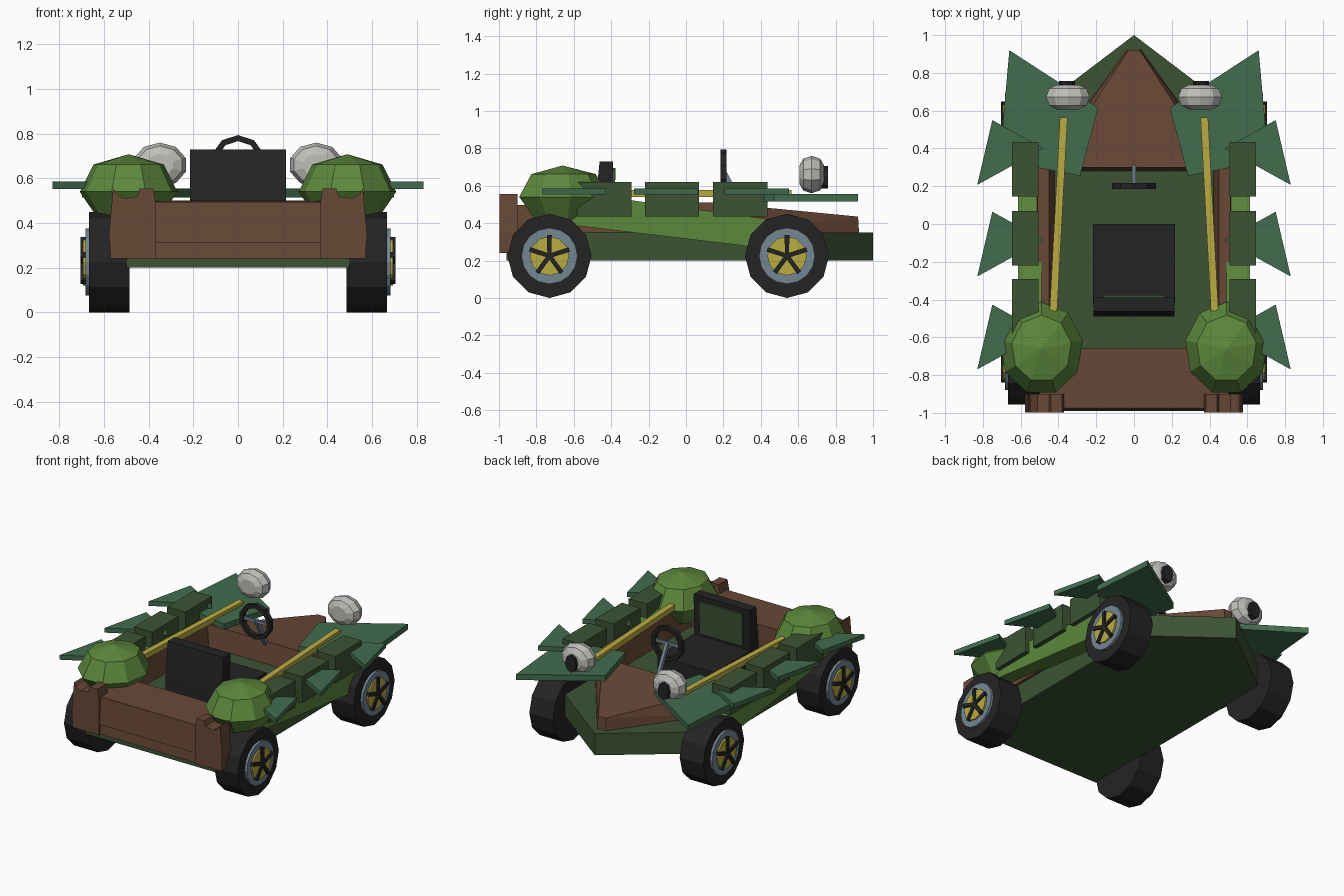
import bpy, bmesh, math
from mathutils import Vector

if "Cube" in bpy.data.objects:
    bpy.data.objects.remove(bpy.data.objects["Cube"])


def material(name, r, g, b):
    m = bpy.data.materials.new(name)
    m.diffuse_color = (r, g, b, 1)
    m.use_nodes = True
    m.node_tree.nodes["Principled BSDF"].inputs["Base Color"].default_value = m.diffuse_color
    return m


DARK = material("dark green", .045, .088, .034)
LIGHT = material("moss green", .107, .246, .045)
LEAF = material("leaf green", .054, .150, .076)
BROWN = material("wood brown", .138, .065, .037)
BLACK = material("black", .0176, .0176, .018)
GREY = material("pale grey", .52, .52, .49)
YELLOW = material("yellow", .50, .41, .054)
STEEL = material("steel blue", .171, .242, .296)


def finish(name, bm, mat, mirror=False):
    bmesh.ops.recalc_face_normals(bm, faces=bm.faces[:])
    me = bpy.data.meshes.new(name)
    bm.to_mesh(me)
    bm.free()
    me.materials.append(mat)
    ob = bpy.data.objects.new(name, me)
    bpy.context.collection.objects.link(ob)
    if mirror:
        ob.modifiers.new("mirror", 'MIRROR')
    return ob


def prism(name, pts, axis, lo, hi, mat, mirror=False):
    """Extrude a 2D outline along an axis; the other two axes keep xyz order."""
    bm = bmesh.new()

    def place(p, d):
        c = list(p)
        c.insert("xyz".index(axis), d)
        return bm.verts.new(c)
    a = [place(p, lo) for p in pts]
    b = [place(p, hi) for p in pts]
    bm.faces.new(a)
    bm.faces.new(b)
    for i in range(len(pts)):
        j = (i + 1) % len(pts)
        bm.faces.new((a[i], a[j], b[j], b[i]))
    return finish(name, bm, mat, mirror)


def box(name, x, y, z, mat, mirror=False):
    return prism(name, [(x[0], y[0]), (x[1], y[0]), (x[1], y[1]), (x[0], y[1])],
                 'z', z[0], z[1], mat, mirror)


def hull(name, pts, mat, mirror=False):
    bm = bmesh.new()
    vs = [bm.verts.new(p) for p in pts]
    bmesh.ops.convex_hull(bm, input=vs)
    bmesh.ops.dissolve_limit(bm, angle_limit=.01, verts=bm.verts[:], edges=bm.edges[:])
    return finish(name, bm, mat, mirror)


def ring(cx, cy, rx, ry, n, start=math.pi / 2):
    return [(cx + rx * math.cos(start + i * math.tau / n),
             cy + ry * math.sin(start + i * math.tau / n)) for i in range(n)]


# Pointed floor pan
prism("floor_pan", [(0, 1), (.5, .62), (.5, -.96), (-.5, -.96), (-.5, .62)],
      'z', .2, .35, DARK)

# Wooden nose, cockpit walls and rear deck
nose = []
for s in (-1, 1):
    nose += [(s * .43, .3, .495), (s * .5, .28, .35), (s * .03, .92, .435), (s * .035, .925, .35)]
hull("nose", nose, BROWN)
wall = []
for y in (-.7, .3):
    wall += [(.52, y, .35), (.51, y, .51), (.45, y, .51), (.42, y, .35)]
hull("cockpit_wall", wall, BROWN, True)
prism("rear_deck", [(-.66, .34), (-.66, .5), (-.97, .495), (-.975, .3), (-.9, .24)],
      'x', -.5, .5, BROWN)

# Tailboard with raised panel and jagged corner posts
prism("tailboard", [(-.93, .24), (-.93, .49), (-.965, .49), (-.985, .24)], 'x', -.56, .56, BROWN)
prism("tail_panel", [(-.95, .31), (-.95, .49), (-.975, .495), (-.99, .31)], 'x', -.48, .48, BROWN)
prism("corner_post", [(.37, .24), (.57, .24), (.578, .35), (.56, .555), (.545, .53), (.51, .51),
                      (.45, .52), (.44, .555), (.38, .555), (.37, .5)],
      'y', -.998, -.90, BROWN, True)

# Sloping moss side pods
prism("side_pod", [(-.7, .40), (-.62, .52), (-.42, .54), (.45, .42), (.45, .25), (.3, .28)],
      'x', .49, .615, LIGHT, True)

# Blocks and triangular leaves along each side
for i, y in enumerate((.29, -.075, -.437)):
    box(f"side_block_{i + 1}", (.505, .645), (y - .145, y + .145), (.435, .62), DARK, True)
for i, y in enumerate((.40, -.085, -.577)):
    prism(f"side_leaf_{i + 1}", [(.75, y + .15), (.83, y - .193), (.48, y)],
          'z', .553, .585, LEAF, True)

# Large front leaves over the front wheels
prism("front_leaf", [(.66, .92), (.19, .615), (.285, .255), (.52, .30), (.70, .47)],
      'z', .515, .555, LEAF, True)

# Yellow side rails
prism("side_rail", [(.352, .565), (.392, .565), (.447, -.46), (.407, -.46)],
      'z', .54, .578, YELLOW, True)

# Rounded moss domes over the rear wheels
dome = [(.49, -.66, .708)]
for r, z in ((.72, .662), (1, .54), (.6, .41)):
    dome += [(x, y, z) for x, y in ring(.49, -.66, .222 * r, .247 * r, 9)]
hull("rear_dome", dome, LIGHT, True)

# Eyes with pupils facing the nose
eye = []
for r, dy in ((.5, -.065), (.85, -.045), (1, 0), (.85, .045), (.5, .065)):
    eye += [(x, .672 + dy, z) for x, z in ring(.35, .66, .122 * r, .1 * r, 10)]
hull("eye", eye, GREY, True)
prism("pupil", ring(.355, .645, .042, .06, 8), 'y', .725, .758, BLACK, True)

# Wheels: tyre, rim, hub and five spokes
for label, y in (("front", .54), ("rear", -.73)):
    z = .225
    prism(label + "_tyre", ring(y, z, .225, .225, 12), 'x', .487, .667, BLACK, True)
    prism(label + "_rim", ring(y, z, .15, .15, 16), 'x', .66, .684, STEEL, True)
    prism(label + "_hub", ring(y, z, .105, .105, 12), 'x', .67, .694, YELLOW, True)
    star = []
    for i in range(5):
        a = math.pi / 2 + i * math.tau / 5
        for r, da in ((.112, -.11), (.112, .11), (.02, math.pi / 5)):
            star.append((y + r * math.cos(a + da), z + r * math.sin(a + da)))
    prism(label + "_spokes", star, 'x', .68, .705, BLACK, True)

# Seat
box("seat_cushion", (-.217, .217), (-.42, 0), (.345, .45), BLACK)
prism("seat_back", [(-.49, .40), (-.485, .50), (-.462, .73), (-.39, .73), (-.40, .40)],
      'x', -.215, .215, BLACK)
prism("seat_pad", [(-.41, .47), (-.40, .695), (-.376, .695), (-.384, .47)],
      'x', -.165, .165, DARK)

# Steering wheel, crossbar and column
bm = bmesh.new()
loops = []
for x, z in ring(0, 0, 1, 1, 10, math.pi / 10):
    loops.append([bm.verts.new((x * r, .2 + dy, .672 + z * r))
                  for r, dy in ((.095, -.016), (.122, -.016), (.122, .016), (.095, .016))])
for i in range(10):
    a, b = loops[i], loops[(i + 1) % 10]
    for k in range(4):
        bm.faces.new((a[k], a[(k + 1) % 4], b[(k + 1) % 4], b[k]))
finish("steering_wheel", bm, BLACK)
box("steering_crossbar", (-.1, .1), (.193, .207), (.662, .682), STEEL)
prism("steering_column", [(.19, .675), (.212, .685), (.325, .47), (.30, .46)],
      'x', -.011, .011, STEEL)
